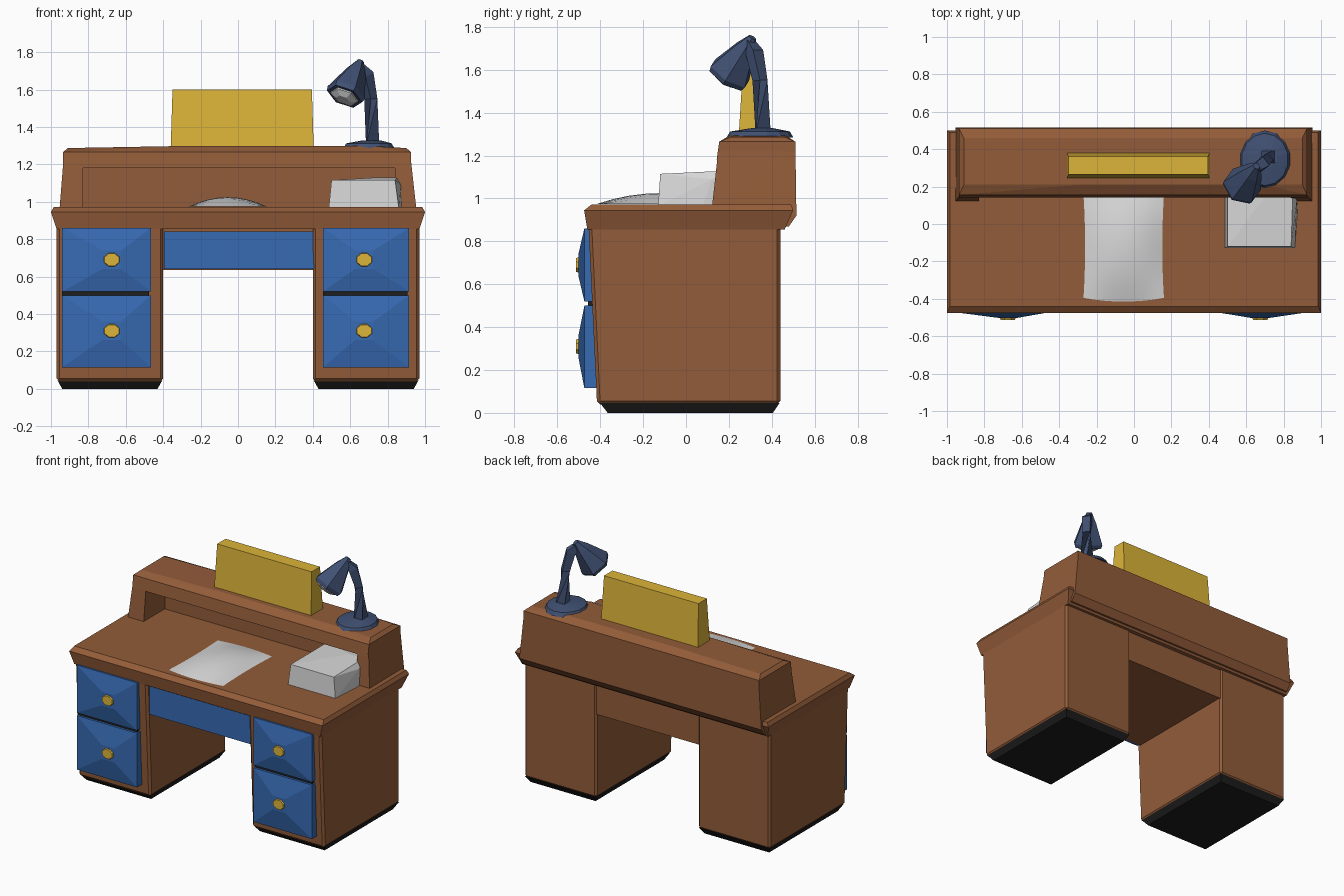
import bpy, bmesh, math
from mathutils import Vector

if "Cube" in bpy.data.objects:
    bpy.data.objects.remove(bpy.data.objects["Cube"])


def mat(name, r, g, b):
    m = bpy.data.materials.new(name)
    m.diffuse_color = (r, g, b, 1)
    m.use_nodes = True
    m.node_tree.nodes["Principled BSDF"].inputs["Base Color"].default_value = m.diffuse_color
    return m


WOOD = mat("brown wood", 0.29, 0.107, 0.041)
BLUE = mat("drawer blue", 0.038, 0.145, 0.45)
YELLOW = mat("yellow", 0.72, 0.46, 0.042)
NAVY = mat("lamp navy", 0.052, 0.082, 0.172)
WHITE = mat("paper white", 0.68, 0.68, 0.68)
BLACK = mat("base black", 0.013, 0.013, 0.013)


def finish(name, bm, material, smooth=False):
    bmesh.ops.recalc_face_normals(bm, faces=bm.faces)
    me = bpy.data.meshes.new(name)
    bm.to_mesh(me)
    bm.free()
    me.materials.append(material)
    for p in me.polygons:
        p.use_smooth = smooth
    ob = bpy.data.objects.new(name, me)
    bpy.context.collection.objects.link(ob)
    return ob


def hull(name, points, material, bevel=0):
    """Convex solid around a few points."""
    bm = bmesh.new()
    for p in points:
        bm.verts.new(p)
    bmesh.ops.convex_hull(bm, input=bm.verts)
    bmesh.ops.dissolve_limit(bm, angle_limit=0.01, verts=bm.verts, edges=bm.edges)
    ob = finish(name, bm, material)
    if bevel:
        b = ob.modifiers.new("soft edges", "BEVEL")
        b.width, b.segments = bevel, 1
    return ob


def rect(x0, x1, y0, y1, z):
    return [(x, y, z) for x in (x0, x1) for y in (y0, y1)]


def box(name, x0, x1, y0, y1, z0, z1, material, bevel=0):
    return hull(name, rect(x0, x1, y0, y1, z0) + rect(x0, x1, y0, y1, z1), material, bevel)


def along_x(profile, x0, x1, x0top=None, x1top=None, split=1.1):
    """Points of a y-z profile at both ends, ends pulled in above the split height."""
    pts = []
    for y, z in profile:
        hi = z > split
        pts.append((x0top if hi and x0top is not None else x0, y, z))
        pts.append((x1top if hi and x1top is not None else x1, y, z))
    return pts


def prism(name, rings, material, caps=True):
    """Tube through rings of (centre, axis, rx, ry, sides)."""
    bm = bmesh.new()
    loops = []
    for c, axis, rx, ry, n in rings:
        q = Vector(axis).to_track_quat('Z', 'Y')
        loops.append([bm.verts.new(Vector(c) + q @ Vector((rx * math.cos(a), ry * math.sin(a), 0)))
                      for a in (2 * math.pi * (i + 0.5) / n for i in range(n))])
    for a, b in zip(loops, loops[1:]):
        for i in range(len(a)):
            j = (i + 1) % len(a)
            bm.faces.new((a[i], a[j], b[j], b[i]))
    if caps:
        bm.faces.new(loops[0])
        bm.faces.new(loops[-1])
    return finish(name, bm, material)


# pedestals, black bases, drawers and knobs on both sides
for s, side in ((-1, "left"), (1, "right")):
    lo, hi = sorted((s * 0.40, s * 0.97))
    hull(f"{side}_pedestal", rect(lo, hi, -0.415, 0.44, 0.04) + rect(lo, hi, -0.455, 0.44, 0.88),
         WOOD, 0.015)
    hull(f"{side}_base", rect(lo + 0.03, hi - 0.03, -0.365, 0.405, 0.0)
         + rect(lo + 0.005, hi - 0.005, -0.40, 0.435, 0.045), BLACK)
    dx0, dx1 = (-0.94, -0.465) if s < 0 else (0.455, 0.915)
    kx = s * 0.675
    for zc, z0, z1, row in ((0.69, 0.52, 0.86, "upper"), (0.31, 0.115, 0.50, "lower")):
        front = [(x, -0.474, z) for x in (dx0, dx1) for z in (z0, z1)]
        back = [(x, -0.40, z) for x in (dx0, dx1) for z in (z0, z1)]
        peak = [(kx + dx, -0.502, zc + dz) for dx in (-0.05, 0.05) for dz in (-0.05, 0.05)]
        hull(f"{side}_{row}_drawer", front + back + peak, BLUE)
        prism(f"{side}_{row}_knob", [((kx, -0.495, zc), (0, -1, 0), 0.048, 0.04, 8),
                                     ((kx, -0.512, zc), (0, -1, 0), 0.042, 0.035, 8)], YELLOW)
    box(f"{side}_drawer_gap", dx0, dx1 - 0.01, -0.458, -0.40, 0.50, 0.52, BLACK)

# middle drawer and its wooden housing over the knee space
box("knee_housing", -0.42, 0.42, -0.41, 0.43, 0.635, 0.88, WOOD)
box("middle_drawer", -0.395, 0.405, -0.435, -0.40, 0.64, 0.84, BLUE)

# desktop, widest just under its upper edge
hull("desktop", rect(-0.97, 0.97, -0.46, 0.46, 0.855) + rect(-1, 1, -0.475, 0.50, 0.945)
     + rect(-0.985, 0.985, -0.44, 0.49, 0.972), WOOD)

# raised shelf along the back: two ends, back panel, top
end = [(0.12, 0.95), (0.155, 1.265), (0.51, 1.265), (0.515, 0.92), (0.48, 0.87), (0.3, 0.87)]
hull("shelf_left_end", along_x(end, -0.955, -0.83, -0.93), WOOD)
hull("shelf_right_end", along_x(end, 0.84, 0.955, None, 0.92), WOOD)
hull("shelf_back", along_x([(0.36, 0.95), (0.36, 1.25), (0.51, 1.265), (0.515, 0.92),
                            (0.48, 0.87), (0.36, 0.87)], -0.95, 0.95, -0.925, 0.915), WOOD)
hull("shelf_top", along_x([(0.143, 1.18), (0.155, 1.265), (0.51, 1.265), (0.51, 1.18)], -0.935, 0.925)
     + rect(-0.91, 0.90, 0.21, 0.46, 1.287) + rect(-0.3, 0.7, 0.21, 0.46, 1.298), WOOD)

# yellow panel standing on the shelf
hull("yellow_panel", rect(-0.36, 0.405, 0.245, 0.38, 1.28) + rect(-0.35, 0.395, 0.265, 0.36, 1.60),
     YELLOW)

# loose sheet, gently domed
bm = bmesh.new()
bmesh.ops.create_grid(bm, x_segments=8, y_segments=8, size=1)
for v in bm.verts:
    u, w = v.co.x, v.co.y
    dome = (1 - u * u) * (1 - w * w)
    v.co = (-0.055 + 0.215 * u * (1 - 0.04 * (1 - w * w)), -0.12 + 0.275 * w + 0.02 * w * (1 - u * u),
            0.973 + 0.05 * dome + 0.002)
finish("loose_sheet", bm, WHITE, True)

# paper stack reaching under the shelf
hull("paper_stack", rect(0.485, 0.86, -0.13, 0.30, 0.965) + rect(0.50, 0.84, -0.12, 0.30, 1.115)
     + [(0.875, 0.08, 0.97), (0.87, 0.12, 1.09), (0.74, 0.2, 1.13), (0.85, 0.2, 1.13)], WHITE)

# desk lamp: foot, stem, arm, shade, bulb face
prism("lamp_foot", [((0.70, 0.345, 1.285), (0, 0, 1), 0.14, 0.155, 14),
                    ((0.70, 0.345, 1.312), (0, 0, 1), 0.125, 0.14, 14),
                    ((0.715, 0.355, 1.328), (0, 0, 1), 0.05, 0.05, 14)], NAVY)
prism("lamp_stem", [((0.72, 0.36, 1.30), (0, 0, 1), 0.05, 0.05, 4),
                    ((0.71, 0.345, 1.55), (-0.05, -0.05, 1), 0.035, 0.035, 4),
                    ((0.685, 0.32, 1.68), (-0.4, -0.3, 1), 0.042, 0.042, 4),
                    ((0.645, 0.295, 1.725), (-1, -0.8, 0.3), 0.03, 0.03, 4)], NAVY)
top, mouth = Vector((0.648, 0.30, 1.735)), Vector((0.575, 0.20, 1.575))
axis = (mouth - top).normalized()
prism("lamp_shade", [(top - axis * 0.02, axis, 0.02, 0.02, 6),
                     (top + axis * 0.05, axis, 0.055, 0.055, 6),
                     (mouth - axis * 0.01, axis, 0.108, 0.108, 6),
                     (mouth + axis * 0.015, axis, 0.10, 0.10, 6)], NAVY)
prism("lamp_bulb", [(mouth, axis, 0.082, 0.082, 6),
                    (mouth + axis * 0.022, axis, 0.078, 0.078, 6),
                    (mouth + axis * 0.04, axis, 0.04, 0.04, 6)], WHITE)
